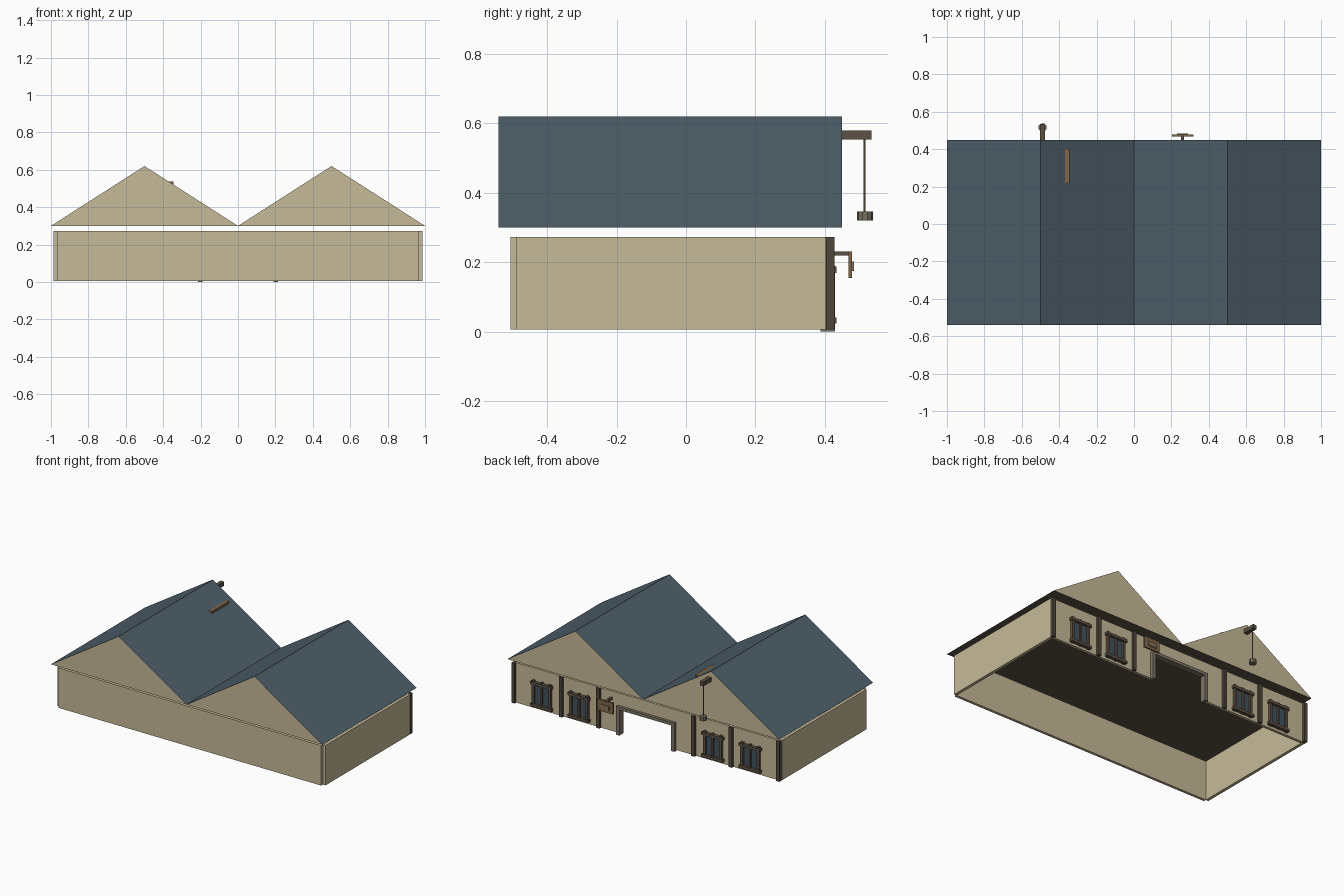
import bpy
import bmesh
from mathutils import Matrix

cube = bpy.data.objects.get("Cube")
if cube:
    bpy.data.objects.remove(cube, do_unlink=True)


def material(name, hex_code):
    """Flat material from an sRGB hex code, stored as linear values."""
    rgb = []
    for i in (0, 2, 4):
        c = int(hex_code[i:i + 2], 16) / 255
        rgb.append(c / 12.92 if c <= 0.04045 else ((c + 0.055) / 1.055) ** 2.4)
    mat = bpy.data.materials.new(name)
    mat.use_nodes = True
    mat.diffuse_color = (*rgb, 1)
    mat.node_tree.nodes["Principled BSDF"].inputs["Base Color"].default_value = (*rgb, 1)
    return mat


plaster = material("beige plaster", "c6ba99")
slate = material("blue slate", "4f5f69")
dark_wood = material("dark wood", "5c5144")
post_wood = material("post wood", "4f463b")
stone = material("grey stone", "7d7566")
glass = material("dark glass", "43525d")
sign_wood = material("sign wood", "806648")
rope_fibre = material("rope fibre", "8a745f")
bucket_metal = material("bucket metal", "77725f")


def finish(name, bm, *mats):
    bmesh.ops.recalc_face_normals(bm, faces=bm.faces)
    mesh = bpy.data.meshes.new(name)
    bm.to_mesh(mesh)
    bm.free()
    for m in mats:
        mesh.materials.append(m)
    obj = bpy.data.objects.new(name, mesh)
    bpy.context.collection.objects.link(obj)
    return obj


def box(name, x, y, z, mat):
    """Box from (low, high) ranges on each axis."""
    bm = bmesh.new()
    bmesh.ops.create_cube(bm, size=1)
    for v in bm.verts:
        v.co = [r[0] if c < 0 else r[1] for c, r in zip(v.co, (x, y, z))]
    return finish(name, bm, mat)


def cylinder(name, x, y, z, radius, sides, mat):
    bm = bmesh.new()
    bmesh.ops.create_cone(bm, cap_ends=True, segments=sides, radius1=radius, radius2=radius,
                          depth=z[1] - z[0],
                          matrix=Matrix.Translation((x, y, (z[0] + z[1]) / 2)))
    return finish(name, bm, mat)


def around(centre, width):
    return centre - width / 2, centre + width / 2


def gable_roof(name, x0, x1):
    """Closed prism: slate slopes, plaster gable ends, wooden soffit."""
    bm = bmesh.new()
    profile = ((x0, 0.3), (x1, 0.3), ((x0 + x1) / 2, 0.62))
    face = bm.faces.new([bm.verts.new((x, -0.54, z)) for x, z in profile])
    new = bmesh.ops.extrude_face_region(bm, geom=[face])["geom"]
    bmesh.ops.translate(bm, vec=(0, 0.99, 0),
                        verts=[g for g in new if isinstance(g, bmesh.types.BMVert)])
    bmesh.ops.recalc_face_normals(bm, faces=bm.faces)
    for f in bm.faces:
        if abs(f.normal.y) > 0.5:
            f.material_index = 1
        elif f.normal.z < -0.5:
            f.material_index = 2
    return finish(name, bm, slate, plaster, dark_wood)


# Twin roofs and the vent on the inner slope
gable_roof("right_roof", -1, 0)
gable_roof("left_roof", 0, 1)
box("roof_vent", (-0.372, -0.346), (0.22, 0.4), (0.5, 0.536), sign_wood)

# Walls; the rear one leaves a gateway in the middle
wall_z = (0.006, 0.272)
box("front_wall", (-0.967, 0.967), (-0.506, -0.488), wall_z, plaster)
box("gateway_header", (-0.2, 0.2), (0.392, 0.411), (0.18, 0.272), plaster)
for side, s in (("left", 1), ("right", -1)):
    box(side + "_wall", sorted((s * 0.967, s * 0.987)), (-0.488, 0.402), wall_z, plaster)
    box(side + "_rear_wall", sorted((s * 0.2, s * 0.967)), (0.392, 0.411), wall_z, plaster)
    box(side + "_gate_jamb", sorted((s * 0.19, s * 0.215)), (0.388, 0.43), (0, 0.17), stone)

    # Timber posts dividing the rear wall
    for i, x in enumerate((0.35, 0.625, 0.975)):
        box(f"{side}_post_{i + 1}", around(s * x, 0.024), (0.404, 0.428), wall_z, post_wood)

    # Windows with projecting lintels and sills
    for i, x in enumerate((0.493, 0.768)):
        tag, cx = f"{side}_window_{i + 1}", s * x
        box(tag + "_glass", around(cx, 0.13), (0.409, 0.416), (0.03, 0.185), glass)
        for part, z in (("lintel", 0.178), ("sill", 0.032)):
            box(f"{tag}_{part}", around(cx, 0.156), (0.409, 0.433), around(z, 0.018), dark_wood)
        for part, dx, w in (("stile_a", -0.06, 0.018), ("stile_b", 0.06, 0.018),
                            ("mullion", 0, 0.012)):
            box(f"{tag}_{part}", around(cx + dx, w), (0.409, 0.428), (0.02, 0.195), dark_wood)

box("gate_lintel", (-0.215, 0.215), (0.388, 0.43), (0.17, 0.19), stone)

# Hanging sign beside the gate
box("sign_bracket", around(0.26, 0.016), (0.411, 0.478), (0.219, 0.231), dark_wood)
box("sign_board", around(0.26, 0.116), (0.468, 0.478), (0.155, 0.231), sign_wood)
box("sign_plate", around(0.26, 0.06), (0.478, 0.484), (0.174, 0.202), rope_fibre)

# Hoist beam with rope and bucket
box("hoist_beam", around(-0.489, 0.026), (0.44, 0.535), (0.553, 0.58), dark_wood)
cylinder("hoist_rope", -0.489, 0.514, (0.34, 0.56), 0.003, 6, rope_fibre)
cylinder("hoist_bucket", -0.489, 0.516, (0.32, 0.346), 0.023, 10, bucket_metal)
